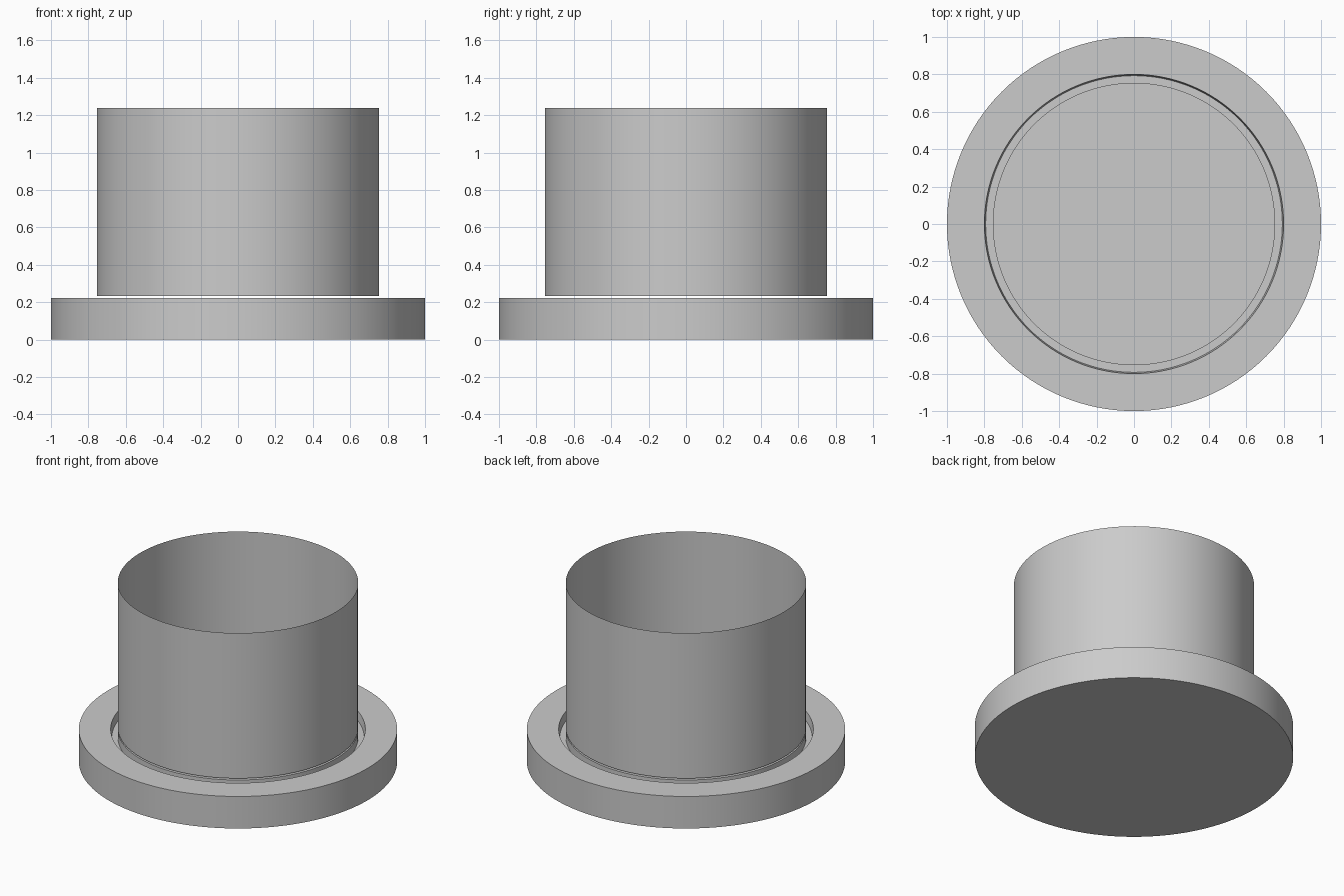
import bpy, bmesh, math

if "Cube" in bpy.data.objects:
    bpy.data.objects.remove(bpy.data.objects["Cube"])

SIDES = 128


def lathe(name, profile):
    """Spin a radius/height profile around z; radius 0 points become poles."""
    bm = bmesh.new()
    verts = [bm.verts.new((r, 0, z)) for r, z in profile]
    edges = [bm.edges.new(pair) for pair in zip(verts, verts[1:])]
    bmesh.ops.spin(bm, geom=verts + edges, cent=(0, 0, 0), axis=(0, 0, 1),
                   angle=math.tau, steps=SIDES, use_merge=False)
    bmesh.ops.remove_doubles(bm, verts=bm.verts, dist=1e-5)
    bmesh.ops.recalc_face_normals(bm, faces=bm.faces)
    mesh = bpy.data.meshes.new(name)
    bm.to_mesh(mesh)
    bm.free()
    obj = bpy.data.objects.new(name, mesh)
    bpy.context.collection.objects.link(obj)
    bpy.context.view_layer.objects.active = obj
    obj.select_set(True)
    bpy.ops.object.shade_smooth_by_angle(angle=math.radians(30))
    obj.select_set(False)
    return obj


# Round base with a ring groove in its top for the tube
lathe("base", [(0, 0), (1, 0), (1, 0.222), (0.8, 0.222), (0.793, 0.165),
               (0.755, 0.165), (0.755, 0.222), (0, 0.222)])

# Thin open tube hovering just above the base
lathe("tube", [(0.755, 0.233), (0.755, 1.24)])
